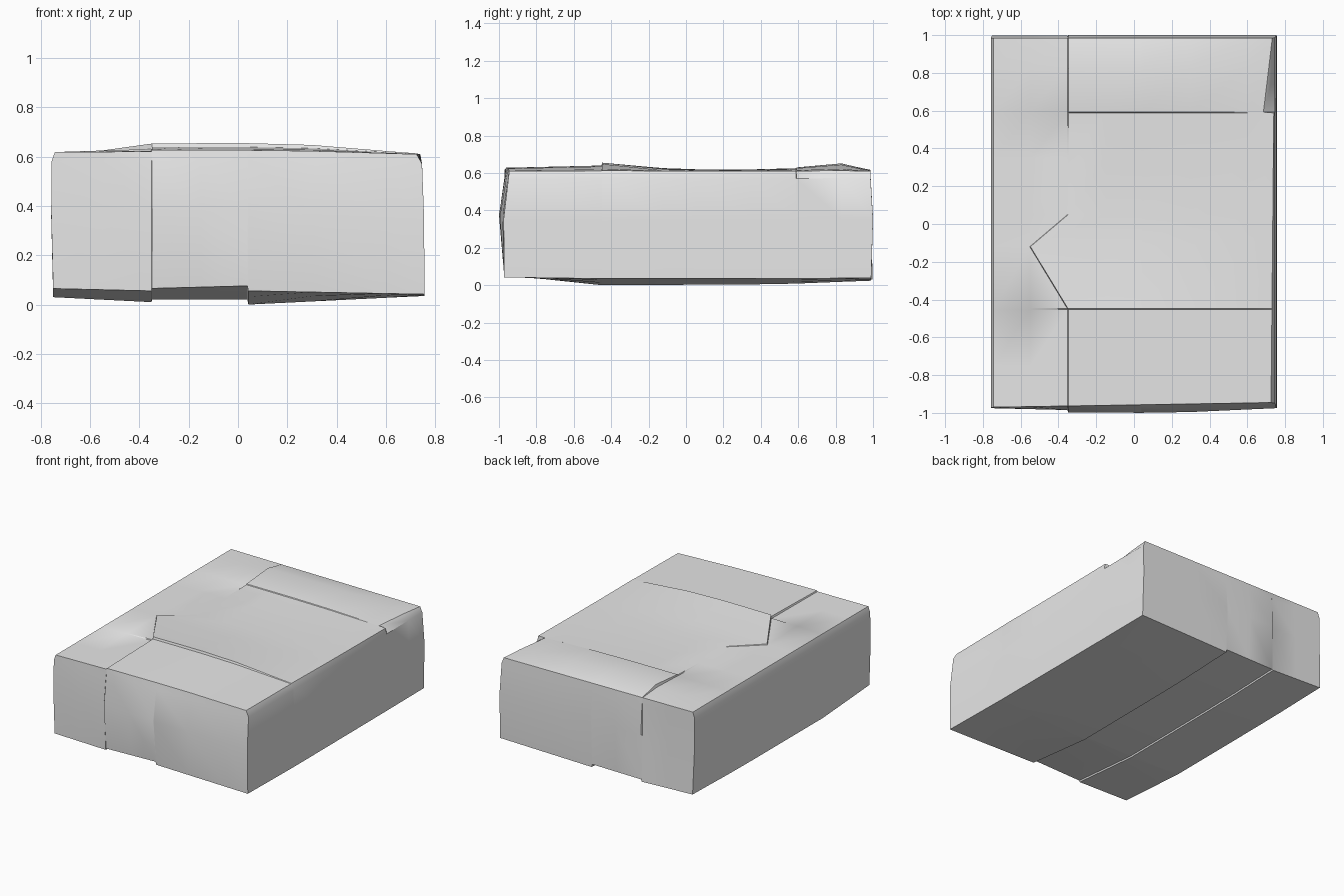
import bpy
import bmesh
from mathutils import Vector

if "Cube" in bpy.data.objects:
    bpy.data.objects.remove(bpy.data.objects["Cube"], do_unlink=True)


def curve(points, value):
    """Piecewise linear profile through a few points."""
    if value <= points[0][0]:
        return points[0][1]
    for (start, low), (end, high) in zip(points, points[1:]):
        if value <= end:
            return low + (high - low) * (value - start) / (end - start)
    return points[-1][1]


HALF_WIDTH, HALF_LENGTH = 0.75, 0.98
STEP = -0.35      # seam running lengthwise
RIDGE = -0.45     # seam across the front half of the top
SEAM = 0.59       # seam across the back half of the top
KEEL = 0.04       # seam on the underside
GAP = 0.002

# Top surface: swelling along the length, weighted across the width
top_swell = [(-0.98, 0.013), (RIDGE - GAP, 0.026), (RIDGE + GAP, 0.042),
             (-0.05, 0.004), (0.35, 0.003), (SEAM - GAP, 0.01),
             (SEAM + GAP, 0.015), (0.83, 0.038), (0.98, 0)]
top_weight = [(-0.75, 0), (STEP - GAP, 0.35), (STEP + GAP, 0.88), (0, 1),
              (0.3, 0.85), (0.72, 0.1)]
# Underside: sag across the width, lifted toward both ends
sag = [(-0.75, 0.03), (STEP - GAP, 0.01), (STEP + GAP, 0.02),
       (KEEL - GAP, 0.02), (KEEL + GAP, 0), (0.75, 0.035)]
end_lift = [(-0.98, 0.035), (RIDGE, 0), (0.5, 0.003), (0.98, 0.015)]
lift_weight = [(-0.75, 1), (KEEL, 1.6), (0.75, 0.2)]
# Walls: outline against height fraction
left_wall = [(0, -0.75), (0.55, -0.758), (0.93, -0.757), (1, -0.743)]
right_wall = [(0, 0.757), (0.55, 0.755), (0.93, 0.747)]
right_rim = [(-0.98, 0.725), (SEAM - GAP, 0.74), (SEAM + GAP, 0.685),
             (0.98, 0.732)]
front_bulge = [(-0.75, 0), (STEP - GAP, 0.01), (STEP + GAP, 0.023),
               (0.2, 0.025), (0.75, 0)]


def front_wall(x, fraction):
    rim = curve([(-0.75, -0.97), (0.75, -0.945)], x)
    middle = -0.975 - curve(front_bulge, x)
    return curve([(0, -0.972), (0.55, middle), (1, rim)], fraction)


def back_wall(x, fraction):
    if x < STEP:
        return curve([(0, 0.998), (0.55, 0.988), (1, 0.985)], fraction)
    return curve([(0, 0.99), (0.55, 1), (1, 0.985)], fraction)


def top_height(x, y):
    base = curve([(-0.75, 0.619), (0.75, 0.609)], x)
    return base + curve(top_swell, y) * curve(top_weight, x)


def bottom_height(x, y):
    return curve(sag, x) + curve(end_lift, y) * curve(lift_weight, x)


def warp(co):
    """Moves a point of the plain box onto the dented box."""
    x, y, fraction = co
    z = bottom_height(x, y)
    z += (top_height(x, y) - z) * fraction
    new_x, new_y = x, y
    if x < -HALF_WIDTH + GAP:
        new_x = curve(left_wall, fraction)
    elif x > HALF_WIDTH - GAP:
        rim = curve(right_rim, y)
        new_x = rim if fraction > 0.99 else curve(right_wall, fraction)
    elif fraction > 0.99 and abs(x - STEP) < 2 * GAP:
        # The lengthwise step turns diagonally behind the ridge
        new_x += curve([(RIDGE, 0), (-0.12, -0.2), (0.05, 0)], y)
    if y < -HALF_LENGTH + GAP:
        new_y = front_wall(x, fraction)
    elif y > HALF_LENGTH - GAP:
        new_y = back_wall(x, fraction)
    return Vector((new_x, new_y, z))


def paired(*seams):
    return [s + side for s in seams for side in (-GAP, GAP)]


# Plain box, cut along seams and bends
bm = bmesh.new()
bmesh.ops.create_cube(bm, size=2)
for v in bm.verts:
    v.co = Vector((v.co.x * HALF_WIDTH, v.co.y * HALF_LENGTH,
                   (v.co.z + 1) / 2))
cuts = [paired(STEP, KEEL) + [-0.55, -0.15, 0.3, 0.6],
        paired(RIDGE, SEAM) + [-0.75, -0.12, 0.05, 0.35, 0.83],
        [0.55, 0.93]]
for axis, places in enumerate(cuts):
    normal = Vector((0, 0, 0))
    normal[axis] = 1
    for place in places:
        bmesh.ops.bisect_plane(bm, geom=bm.verts[:] + bm.edges[:] + bm.faces[:],
                               plane_co=normal * place, plane_no=normal,
                               dist=0.0001)
for v in bm.verts:
    v.co = warp(v.co)
bmesh.ops.recalc_face_normals(bm, faces=bm.faces[:])

mesh = bpy.data.meshes.new("dented_box")
bm.to_mesh(mesh)
bm.free()
box = bpy.data.objects.new("dented_box", mesh)
bpy.context.collection.objects.link(box)

# Single grey surface
grey = bpy.data.materials.new("light_grey")
grey.use_nodes = True
colour = (0.8, 0.8, 0.8, 1)
grey.diffuse_color = colour
grey.node_tree.nodes["Principled BSDF"].inputs["Base Color"].default_value = colour
mesh.materials.append(grey)

# Smooth skin with sharp rims and seams
bpy.ops.object.select_all(action='DESELECT')
box.select_set(True)
bpy.context.view_layer.objects.active = box
bpy.ops.object.shade_smooth_by_angle()
